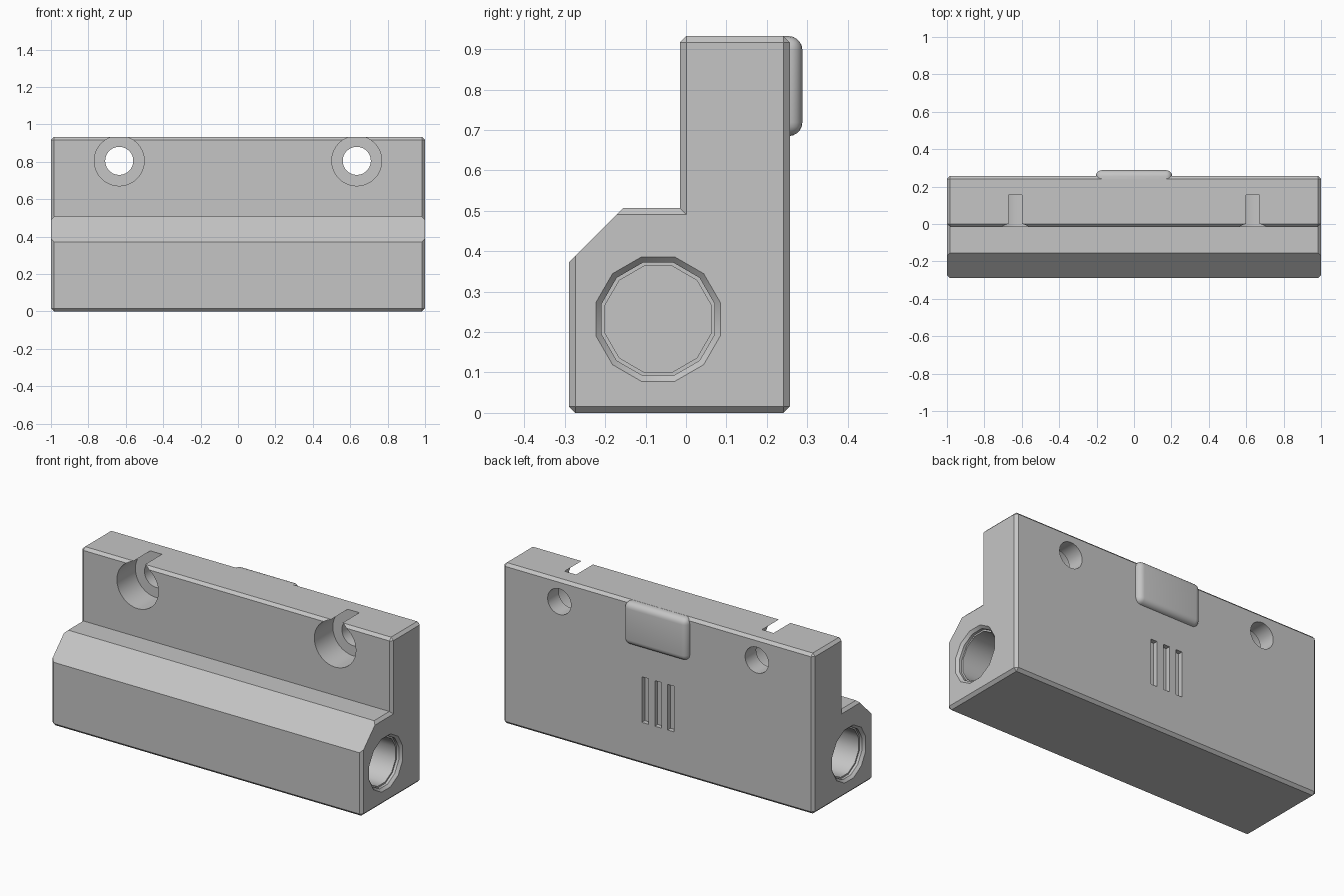
import bpy
import bmesh
import math
from mathutils import Matrix, Vector

cube = bpy.data.objects.get("Cube")
if cube:
    bpy.data.objects.remove(cube, do_unlink=True)

# Single material
grey = bpy.data.materials.new("plain_grey")
grey.use_nodes = True
grey.diffuse_color = (0.56, 0.56, 0.56, 1)
grey.node_tree.nodes["Principled BSDF"].inputs["Base Color"].default_value = (0.56, 0.56, 0.56, 1)

BEVEL = 0.016


def make_object(name, bm):
    bmesh.ops.recalc_face_normals(bm, faces=bm.faces[:])
    mesh = bpy.data.meshes.new(name)
    bm.to_mesh(mesh)
    bm.free()
    mesh.materials.append(grey)
    obj = bpy.data.objects.new(name, mesh)
    bpy.context.collection.objects.link(obj)
    return obj


def prism(profile, half_length):
    """Extrude a (y, z) profile along x."""
    bm = bmesh.new()
    face = bm.faces.new([bm.verts.new((-half_length, y, z)) for y, z in profile])
    out = bmesh.ops.extrude_face_region(bm, geom=[face])
    moved = [v for v in out["geom"] if isinstance(v, bmesh.types.BMVert)]
    bmesh.ops.translate(bm, verts=moved, vec=(2 * half_length, 0, 0))
    bmesh.ops.recalc_face_normals(bm, faces=bm.faces[:])
    return bm


def box(lo, hi):
    bm = bmesh.new()
    bmesh.ops.create_cube(bm, size=1)
    lo, hi = Vector(lo), Vector(hi)
    bmesh.ops.scale(bm, verts=bm.verts, vec=hi - lo)
    bmesh.ops.translate(bm, verts=bm.verts, vec=(lo + hi) / 2)
    return bm


def turned(rings, sides, matrix):
    """Capped solid from (depth, radius) rings along local z."""
    bm = bmesh.new()
    loops = []
    for depth, radius in rings:
        angles = [2 * math.pi * (i + 0.5) / sides for i in range(sides)]
        loops.append([bm.verts.new((radius * math.cos(a), radius * math.sin(a), depth)) for a in angles])
    for a, b in zip(loops, loops[1:]):
        for i in range(sides):
            j = (i + 1) % sides
            bm.faces.new((a[i], a[j], b[j], b[i]))
    bm.faces.new(loops[0])
    bm.faces.new(loops[-1])
    bmesh.ops.transform(bm, matrix=matrix, verts=bm.verts)
    return bm


def cut(target, bm):
    cutter = make_object("cutter", bm)
    cutter.hide_render = True
    mod = target.modifiers.new("cut", "BOOLEAN")
    mod.operation = "DIFFERENCE"
    mod.solver = "EXACT"
    mod.object = cutter
    bpy.context.view_layer.objects.active = target
    bpy.ops.object.modifier_apply(modifier=mod.name)
    bpy.data.objects.remove(cutter, do_unlink=True)


def smooth(obj, degrees):
    bpy.ops.object.select_all(action="DESELECT")
    obj.select_set(True)
    bpy.context.view_layer.objects.active = obj
    bpy.ops.object.shade_smooth_by_angle(angle=math.radians(degrees))


# Body: stepped block with chamfered outer edges
bm = prism([(-0.29, 0), (0.257, 0), (0.257, 0.933), (-0.015, 0.933),
            (-0.015, 0.507), (-0.29, 0.507)], 1)
convex = [e for e in bm.edges if e.is_convex]
bmesh.ops.bevel(bm, geom=convex, offset=BEVEL, segments=1, affect="EDGES", profile=0.5)
body = make_object("body", bm)

# Sloped front corner
cut(body, prism([(-0.4, 0.262), (-0.1, 0.562), (-0.4, 0.562)], 1.2))

# Twelve-sided socket in each end, with a countersunk rim
flat = 1 / math.cos(math.pi / 12)
socket = [(0.3, 0.131), (0.97, 0.131), (0.97, 0.14), (0.985, 0.14), (1, 0.154), (1.05, 0.2)]
for side in (-1, 1):
    place = Matrix.Translation((0, -0.069, 0.232)) @ Matrix.Rotation(side * math.pi / 2, 4, "Y")
    cut(body, turned([(d, r * flat) for d, r in socket], 12, place))

# Counterbored mounting holes that break through the top edge
for x in (-0.635, 0.635):
    place = Matrix.Translation((x, 0, 0.805)) @ Matrix.Rotation(-math.pi / 2, 4, "X")
    cut(body, turned([(-0.1, 0.1335), (0.155, 0.1335), (0.155, 0.075), (0.4, 0.075)], 48, place))

# Three shallow vertical slots in the back
for x in (-0.083, 0, 0.083):
    cut(body, box((x - 0.021, 0.23, 0.245), (x + 0.021, 0.3, 0.51)))
smooth(body, 31)

# Rounded pad on the back
bm = box((-0.205, 0.17, 0.685), (0.205, 0.288, 0.9325))
bmesh.ops.bevel(bm, geom=bm.edges[:], offset=0.034, segments=5, affect="EDGES", profile=0.5)
pad = make_object("back_pad", bm)
smooth(pad, 40)
